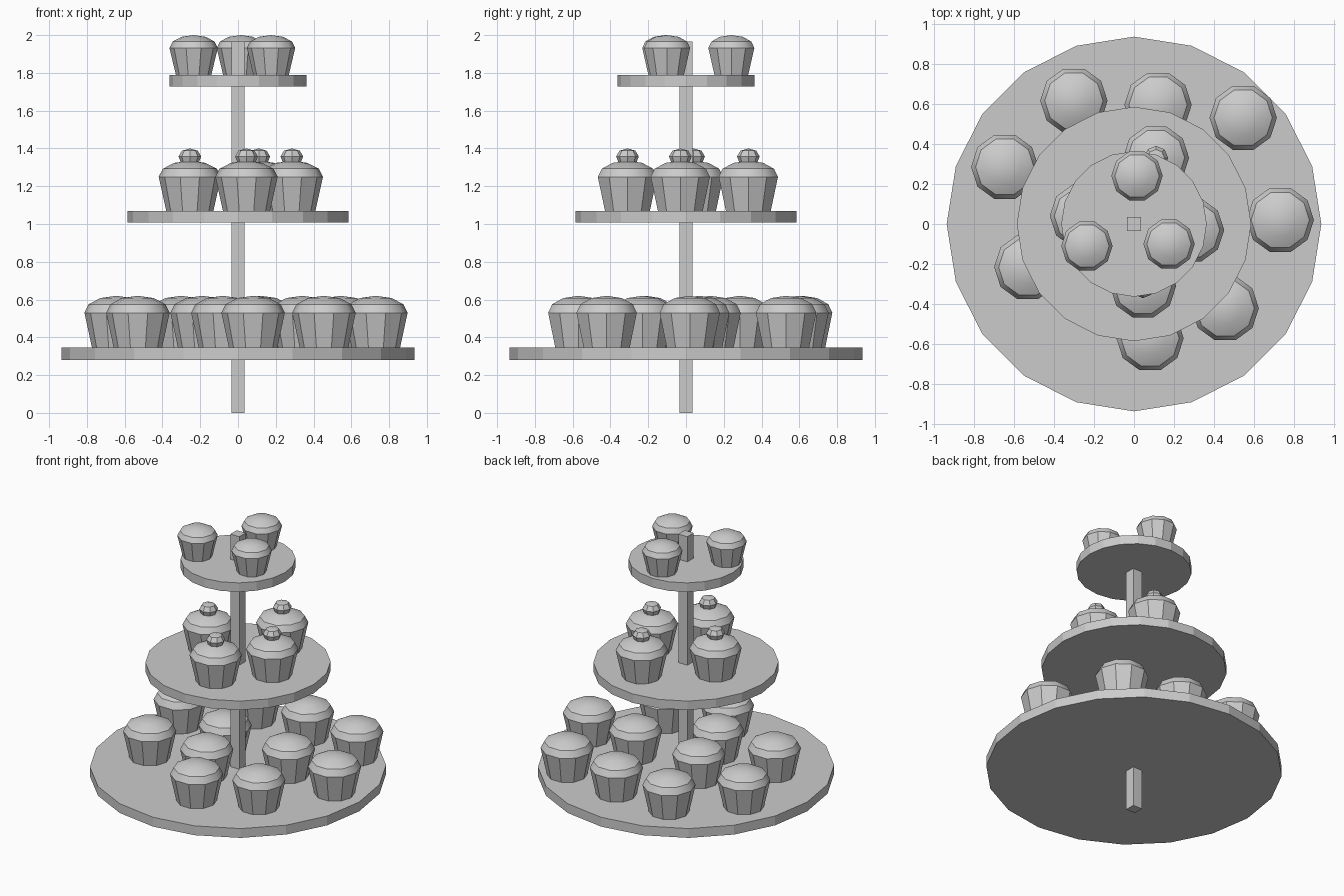
import bpy, bmesh, math
from mathutils import Matrix

if "Cube" in bpy.data.objects:
    bpy.data.objects.remove(bpy.data.objects["Cube"])


def lathe(name, profile, sides, loc, smooth=False):
    """Revolve an (r, z) profile; r = 0 at the last point makes an apex, otherwise a flat cap."""
    bm = bmesh.new()
    rings = []
    for r, z in profile:
        if r == 0:
            rings.append([bm.verts.new((0, 0, z))] * sides)
        else:
            rings.append([bm.verts.new((r * math.cos(math.tau * i / sides),
                                        r * math.sin(math.tau * i / sides), z))
                          for i in range(sides)])
    for a, b in zip(rings, rings[1:]):
        for i in range(sides):
            j = (i + 1) % sides
            quad = [a[i], a[j], b[j]]
            if b[i] is not b[j]:
                quad.append(b[i])
            bm.faces.new(quad)
    bm.faces.new(rings[0][::-1])
    if profile[-1][0] > 0:
        bm.faces.new(rings[-1])
    bmesh.ops.recalc_face_normals(bm, faces=bm.faces)
    me = bpy.data.meshes.new(name)
    bm.to_mesh(me)
    bm.free()
    ob = bpy.data.objects.new(name, me)
    ob.location = loc
    bpy.context.collection.objects.link(ob)
    if smooth:
        bpy.ops.object.select_all(action='DESELECT')
        ob.select_set(True)
        bpy.context.view_layer.objects.active = ob
        bpy.ops.object.shade_smooth_by_angle(angle=math.radians(35))
    return ob


def cupcake(name, x, y, z, base, rim, rim_z, top_z):
    """Tapered paper cup with a squashed dome of icing."""
    dome = [(rim * math.cos(math.radians(t)),
             rim_z + (top_z - rim_z) * math.sin(math.radians(t))) for t in (0, 30, 60)]
    lathe(name, [(base, 0)] + dome + [(0, top_z)], 10, (x, y, z), True)


# central square post
bm = bmesh.new()
bmesh.ops.create_cube(bm, size=1, matrix=Matrix.Translation((0, 0, 0.9825))
                      @ Matrix.Diagonal((0.07, 0.07, 1.965, 1)))
me = bpy.data.meshes.new("post")
bm.to_mesh(me)
bm.free()
bpy.context.collection.objects.link(bpy.data.objects.new("post", me))

# three plates
for name, r, z0, z1 in (("bottom_plate", 0.935, 0.28, 0.345),
                        ("middle_plate", 0.585, 1.008, 1.07),
                        ("top_plate", 0.363, 1.727, 1.79)):
    lathe(name, [(r, z0), (r, z1)], 20, (0, 0, 0))

# bottom tier: eight outer and three inner cupcakes
for x, y in ((-0.3, 0.615), (0.12, 0.595), (0.545, 0.53), (-0.645, 0.285),
             (0.73, 0.02), (-0.53, -0.215), (0.455, -0.42), (0.08, -0.57),
             (0.34, 0.07), (-0.19, 0.13), (-0.08, -0.23)):
    cupcake("bottom_cupcake", x, y, 0.345, 0.128, 0.168, 0.185, 0.275)

# middle tier: four cupcakes with a cherry each
for x, y in ((0.11, 0.33), (0.285, -0.03), (-0.255, 0.04), (0.045, -0.31)):
    cupcake("middle_cupcake", x, y, 1.07, 0.125, 0.165, 0.18, 0.265)
    lathe("cherry", [(0.045, -0.04), (0.06, 0), (0.042, 0.03), (0, 0.042)],
          8, (x, y, 1.358), True)

# top tier: three small cupcakes
for x, y in ((0.015, 0.24), (-0.235, -0.11), (0.175, -0.1)):
    cupcake("top_cupcake", x, y, 1.79, 0.094, 0.128, 0.142, 0.21)
